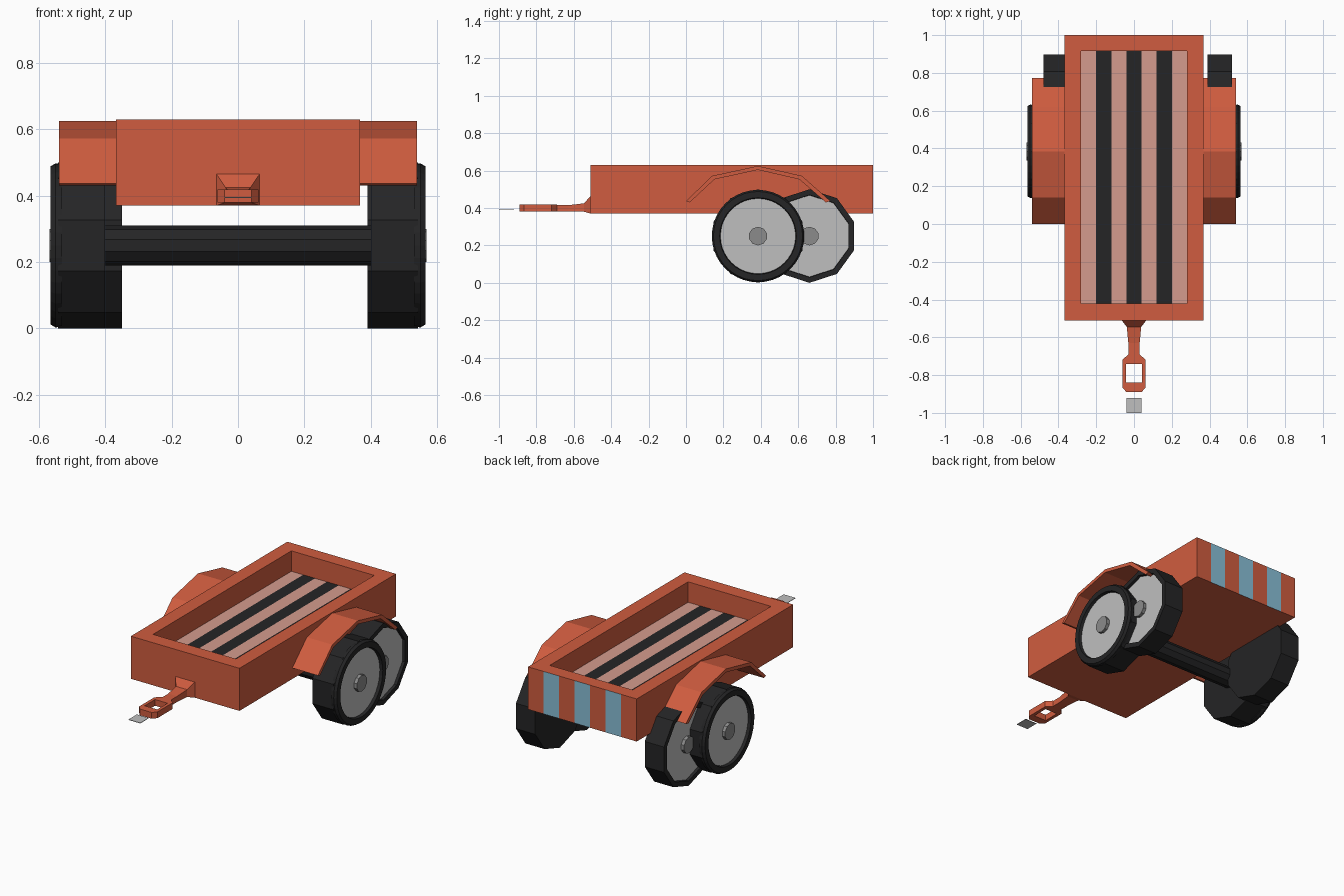
import bpy, bmesh
from math import sin, cos, pi, radians

cube = bpy.data.objects.get("Cube")
if cube:
    bpy.data.objects.remove(cube)


def material(name, rgb):
    m = bpy.data.materials.new(name)
    m.use_nodes = True
    m.diffuse_color = (*rgb, 1)
    m.node_tree.nodes["Principled BSDF"].inputs["Base Color"].default_value = (*rgb, 1)
    return m


ORANGE = material("orange paint", (0.63, 0.108, 0.05))
BLACK = material("black rubber", (0.018, 0.018, 0.019))
PINK = material("pale pink planks", (0.66, 0.33, 0.27))
BLUE = material("light blue stripe", (0.25, 0.52, 0.68))
SILVER = material("light grey metal", (0.52, 0.52, 0.52))
GREY = material("mid grey metal", (0.26, 0.26, 0.26))


def finish(bm, name, *mats):
    bmesh.ops.recalc_face_normals(bm, faces=bm.faces)
    me = bpy.data.meshes.new(name)
    bm.to_mesh(me)
    bm.free()
    for m in mats:
        me.materials.append(m)
    ob = bpy.data.objects.new(name, me)
    bpy.context.collection.objects.link(ob)
    return ob


def loft(rings, closed=False):
    """Skin equal rings of points; cap the ends, or join them if closed."""
    bm = bmesh.new()
    loops = [[bm.verts.new(p) for p in r] for r in rings]
    for a, b in zip(loops, loops[1:] + (loops[:1] if closed else [])):
        for i in range(len(a)):
            j = (i + 1) % len(a)
            bm.faces.new((a[i], a[j], b[j], b[i]))
    if not closed:
        bm.faces.new(loops[0])
        bm.faces.new(loops[-1])
    return bm


def lathe(name, mat, profile, sides, side, y, z=0.25):
    """Spin (radius, x) points about an axle line parallel to x."""
    angles = [pi / 2 + 2 * pi * i / sides for i in range(sides)]
    rings = [[(side * x, y + r * cos(a), z + r * sin(a)) for a in angles]
             for r, x in profile]
    return finish(loft(rings), name, mat)


def rect(x, y0, y1, z):
    return [(-x, y0, z), (x, y0, z), (x, y1, z), (-x, y1, z)]


def split(bm, half, rule):
    """Cut the faces that meet the rule into seven equal strips across x."""
    for i in range(1, 7):
        faces = [f for f in bm.faces if rule(f)]
        edges = {e for f in faces for e in f.edges}
        verts = {v for f in faces for v in f.verts}
        bmesh.ops.bisect_plane(bm, geom=faces + list(edges) + list(verts),
                               plane_co=(half * (2 * i / 7 - 1), 0, 0),
                               plane_no=(1, 0, 0))


# Open box body with striped floor and striped tail
W, IW, FLOOR, BACK = 0.367, 0.28, 0.505, 1.0
bm = loft([rect(W, -0.51, BACK, 0.37), rect(W, -0.51, BACK, 0.63),
           rect(IW, -0.42, 0.915, 0.63), rect(IW, -0.42, 0.915, FLOOR)])


def is_floor(f):
    return all(abs(v.co.z - FLOOR) < 1e-4 for v in f.verts)


def is_tail(f):
    return all(abs(v.co.y - BACK) < 1e-4 for v in f.verts)


split(bm, IW, is_floor)
split(bm, W, is_tail)
for f in bm.faces:
    half = IW if is_floor(f) else W
    strip = int((f.calc_center_median().x / half + 1) * 3.5)
    if is_floor(f):
        f.material_index = 2 if strip % 2 else 1
    elif is_tail(f) and strip % 2:
        f.material_index = 3
finish(bm, "trailer_body", ORANGE, PINK, BLACK, BLUE)

# Tow bar neck, flared where it meets the body
neck = [(-0.51, 0.065, 0.37, 0.465), (-0.545, 0.038, 0.38, 0.425),
        (-0.63, 0.03, 0.38, 0.415), (-0.70, 0.03, 0.38, 0.415)]
finish(loft([[(-x, y, lo), (x, y, lo), (x, y, hi), (-x, y, hi)]
             for y, x, lo, hi in neck]), "tow_bar", ORANGE)


# Tow eye with a square hole
def outline(half, z):
    right = [(x, y, z) for x, y in half]
    return right + [(-x, y, z) for x, y, z in reversed(right)]


outer = [(0.03, -0.69), (0.062, -0.72), (0.062, -0.865), (0.04, -0.89)]
inner = [(0.03, -0.74), (0.042, -0.74), (0.042, -0.84), (0.03, -0.84)]
finish(loft([outline(outer, 0.38), outline(outer, 0.418),
             outline(inner, 0.418), outline(inner, 0.38)], closed=True),
       "tow_eye", ORANGE)

# Loose flat plate ahead of the tow eye
finish(loft([rect(0.04, -1.0, -0.92, 0.393), rect(0.04, -1.0, -0.92, 0.396)]),
       "coupling_plate", SILVER)

# Axle
lathe("axle", BLACK, [(0.06, -0.41), (0.06, 0.41)], 10, 1, 0.385)

fender_path = [((0.0, 0.437), (0.02, 0.43)), ((0.14, 0.572), (0.152, 0.553)),
               ((0.385, 0.625), (0.385, 0.604)), ((0.62, 0.572), (0.606, 0.553)),
               ((0.772, 0.437), (0.748, 0.43))]

for side, label in ((1, "left"), (-1, "right")):
    # Angular fender
    a, b = side * (W - 0.005), side * 0.54
    finish(loft([[(a, *o), (b, *o), (b, *i), (a, *i)] for o, i in fender_path]),
           label + "_fender", ORANGE)

    # Front wheel: faceted tread, round outer ring, recessed disc and hub
    y = 0.385
    lathe(label + "_front_tread", BLACK, [(0.25, 0.4), (0.25, 0.543)], 10, side, y)
    lathe(label + "_front_tyre_ring", BLACK,
          [(0.245, 0.53), (0.247, 0.55), (0.238, 0.565), (0.205, 0.565), (0.2, 0.545)],
          40, side, y)
    lathe(label + "_front_disc", SILVER, [(0.201, 0.54), (0.201, 0.548)], 40, side, y)
    lathe(label + "_front_hub", GREY, [(0.05, 0.54), (0.05, 0.568)], 10, side, y)

    # Rear wheel, set further in
    y, x = 0.66, (0.39 if side > 0 else 0.35)
    lathe(label + "_rear_tyre", BLACK,
          [(0.25, x), (0.25, x + 0.13), (0.22, x + 0.13), (0.218, x + 0.11)],
          10, side, y)
    lathe(label + "_rear_disc", SILVER, [(0.219, x + 0.105), (0.219, x + 0.113)],
          10, side, y)
    lathe(label + "_rear_hub", GREY, [(0.05, x + 0.1), (0.05, x + 0.133)], 10, side, y)
